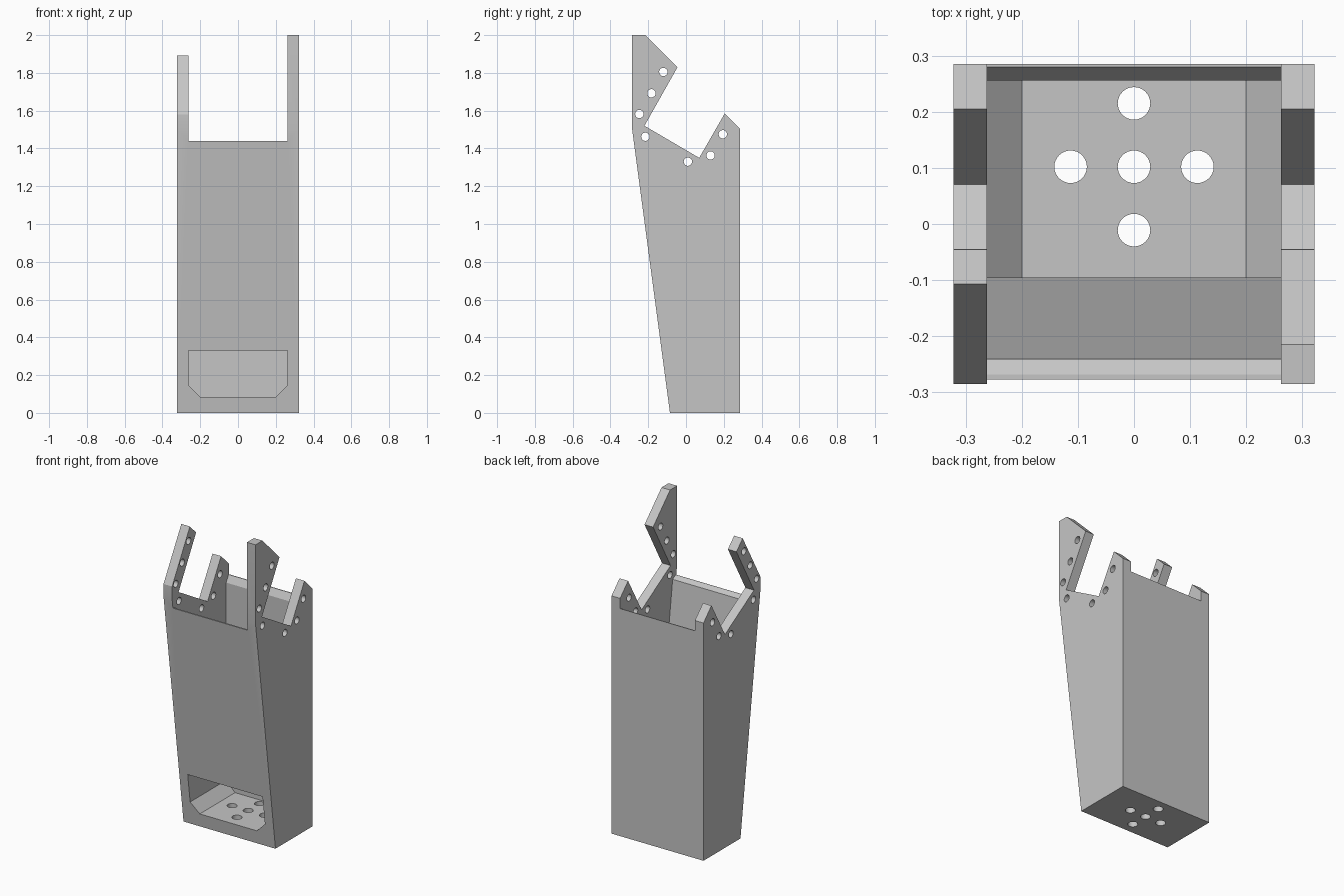
import bpy, bmesh
from math import radians
from mathutils import Matrix, Vector

cube = bpy.data.objects.get("Cube")
if cube:
    bpy.data.objects.remove(cube, do_unlink=True)

grey = bpy.data.materials.new("light grey plastic")
grey.use_nodes = True
colour = (0.56, 0.56, 0.56, 1)
grey.diffuse_color = colour
grey.node_tree.nodes["Principled BSDF"].inputs["Base Color"].default_value = colour

HALF, INNER = 0.322, 0.262      # outer and inner half width
FLOOR, WALL_TOP = 0.085, 1.44


def finish(name, bm):
    bmesh.ops.recalc_face_normals(bm, faces=bm.faces[:])
    mesh = bpy.data.meshes.new(name)
    bm.to_mesh(mesh)
    bm.free()
    mesh.materials.append(grey)
    obj = bpy.data.objects.new(name, mesh)
    bpy.context.collection.objects.link(obj)
    return obj


def prism(points, start, end, axis="x"):
    """Extrude a side profile (y, z) along x, or a front profile (x, z) along y."""
    bm = bmesh.new()
    place = (lambda a, b: (start, a, b)) if axis == "x" else (lambda a, b: (a, start, b))
    face = bm.faces.new([bm.verts.new(place(a, b)) for a, b in points])
    out = bmesh.ops.extrude_face_region(bm, geom=[face])
    verts = [v for v in out["geom"] if isinstance(v, bmesh.types.BMVert)]
    length = end - start
    offset = (length, 0, 0) if axis == "x" else (0, length, 0)
    bmesh.ops.translate(bm, verts=verts, vec=offset)
    return bm


def drill(name, radius, depth, location, along_x):
    bm = bmesh.new()
    turn = Matrix.Rotation(radians(90), 4, "Y") if along_x else Matrix()
    bmesh.ops.create_cone(bm, cap_ends=True, segments=32, radius1=radius, radius2=radius,
                          depth=depth, matrix=Matrix.Translation(location) @ turn)
    return finish(name, bm)


def trough(top):
    """Cavity cross-section with bevelled lower corners."""
    return [(-0.2, FLOOR), (0.2, FLOOR), (INNER, 0.147), (INNER, top),
            (-INNER, top), (-INNER, 0.147)]


# Tapered body with the notched side outline
outline = [(-0.085, 0), (0.285, 0), (0.285, 1.505), (0.205, 1.585), (0.07, 1.35),
           (-0.22, 1.52), (-0.045, 1.83), (-0.215, 2), (-0.285, 2), (-0.285, 1.5)]
body = finish("tapered_bracket", prism(outline, -HALF, HALF))
cutters = []

# Main cavity, its front wall parallel to the sloping outside
bm = prism(trough(2.3), -0.6, 0.256, "y")
bmesh.ops.bisect_plane(bm, geom=bm.verts[:] + bm.edges[:] + bm.faces[:],
                       plane_co=Vector((0, -0.095, 0.33)),
                       plane_no=Vector((0, -1, -0.1333)), clear_outer=True)
bmesh.ops.holes_fill(bm, edges=[e for e in bm.edges if e.is_boundary])
cutters.append(finish("cavity_cutter", bm))

# Front window
cutters.append(finish("window_cutter", prism(trough(0.33), -0.5, 0.1, "y")))

# Open top between the side plates, with bevelled wall rims
rim = [(-0.5, WALL_TOP), (-0.268, WALL_TOP), (-0.24, 1.424), (0.256, 1.398),
       (0.28, WALL_TOP), (0.5, WALL_TOP), (0.5, 2.3), (-0.5, 2.3)]
cutters.append(finish("top_cutter", prism(rim, -INNER, INNER)))

# Slanted front of the shorter arm
slant = [(-0.5, 1.2), (-0.285, 1.58), (-0.107, 1.892), (0.1, 2.255), (-0.5, 2.255)]
cutters.append(finish("arm_cutter", prism(slant, -0.5, -0.2)))

# Bolt holes around the side notches
for y, z in [(-0.12, 1.805), (-0.183, 1.692), (-0.247, 1.582), (-0.215, 1.462),
             (0.01, 1.33), (0.13, 1.363), (0.195, 1.475)]:
    cutters.append(drill("side_hole_cutter", 0.022, 1, (0, y, z), True))

# Cross of holes in the floor
for dx, dy in [(0, 0), (1, 0), (-1, 0), (0, 1), (0, -1)]:
    spot = (dx * 0.113, 0.102 + dy * 0.113, 0.05)
    cutters.append(drill("floor_hole_cutter", 0.029, 0.3, spot, False))

for cutter in cutters:
    cutter.hide_render = True
    mod = body.modifiers.new(cutter.name, "BOOLEAN")
    mod.operation = "DIFFERENCE"
    mod.solver = "EXACT"
    mod.object = cutter

# Bake the cuts and drop the helpers
bpy.context.view_layer.update()
graph = bpy.context.evaluated_depsgraph_get()
cut_mesh = bpy.data.meshes.new_from_object(body.evaluated_get(graph))
body.modifiers.clear()
body.data = cut_mesh
for cutter in cutters:
    bpy.data.objects.remove(cutter, do_unlink=True)
body.data.materials.clear()
body.data.materials.append(grey)
for face in body.data.polygons:
    face.material_index = 0

bpy.ops.object.select_all(action="DESELECT")
body.select_set(True)
bpy.context.view_layer.objects.active = body
bpy.ops.object.shade_smooth_by_angle(angle=radians(25))
